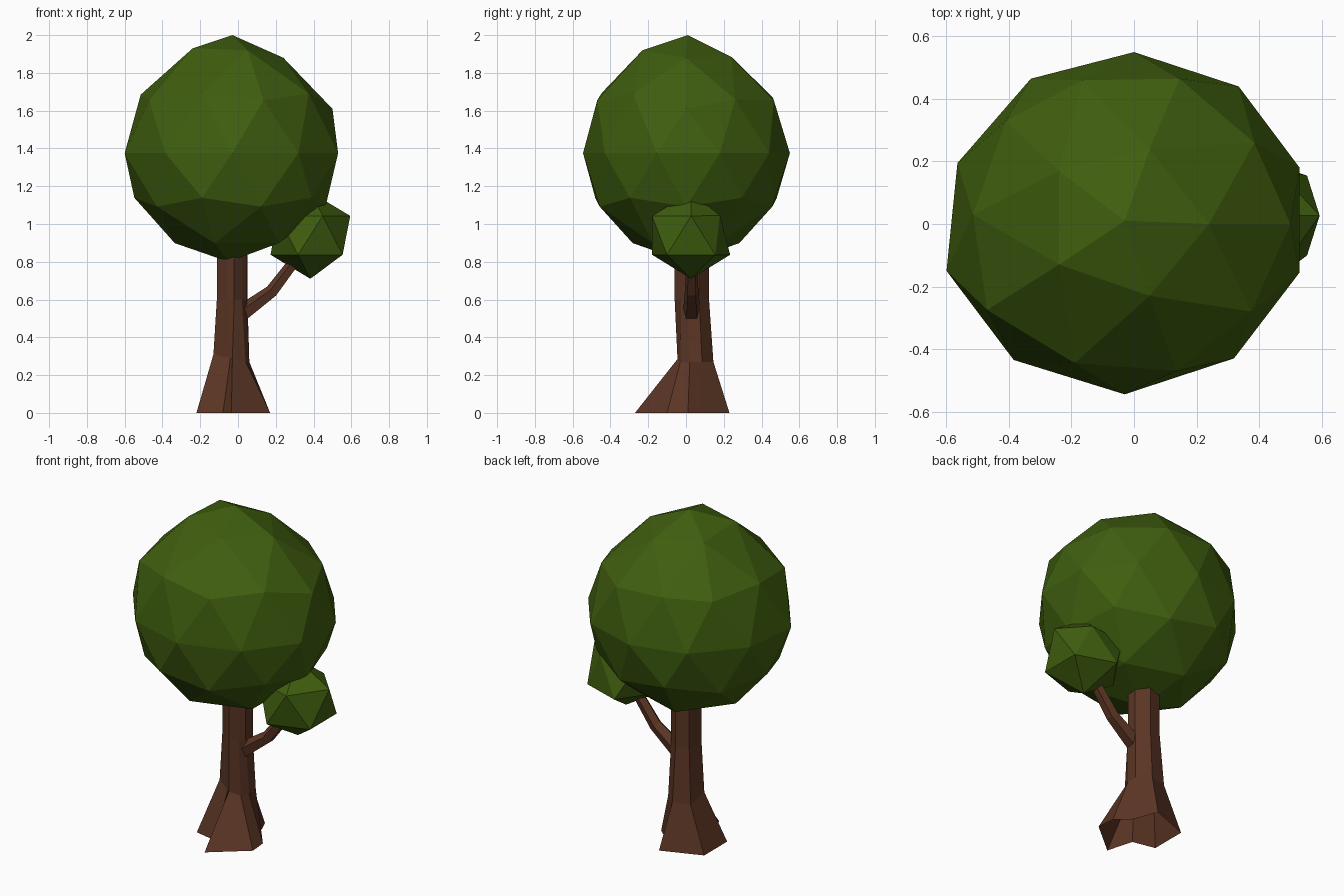
import bpy, bmesh, math
from mathutils import Vector

if "Cube" in bpy.data.objects:
    bpy.data.objects.remove(bpy.data.objects["Cube"])


def material(name, rgb):
    m = bpy.data.materials.new(name)
    m.diffuse_color = (*rgb, 1)
    m.use_nodes = True
    m.node_tree.nodes["Principled BSDF"].inputs["Base Color"].default_value = m.diffuse_color
    return m


leaf = material("leaf green", (0.05, 0.112, 0.0045))
bark = material("bark brown", (0.105, 0.036, 0.018))


def finish(bm, name, mat):
    bmesh.ops.recalc_face_normals(bm, faces=bm.faces)
    me = bpy.data.meshes.new(name)
    bm.to_mesh(me)
    bm.free()
    me.materials.append(mat)
    ob = bpy.data.objects.new(name, me)
    bpy.context.collection.objects.link(ob)
    return ob


def foliage(name, centre, size, level, nudges=()):
    """Low-poly leaf ball; each nudge pulls the nearest vertex to a point."""
    bm = bmesh.new()
    bmesh.ops.create_icosphere(bm, subdivisions=level, radius=1)
    for v in bm.verts:
        v.co = Vector(centre) + Vector(a * b for a, b in zip(v.co, size))
    for p in nudges:
        v = min(bm.verts, key=lambda v: (v.co - Vector(p)).length)
        v.co = p
    return finish(bm, name, leaf)


def loft(name, rings, mat):
    """Open tube through rings that have equal point counts."""
    bm = bmesh.new()
    loops = [[bm.verts.new(p) for p in ring] for ring in rings]
    n = len(loops[0])
    for lo, hi in zip(loops, loops[1:]):
        for i in range(n):
            j = (i + 1) % n
            bm.faces.new((lo[i], lo[j], hi[j], hi[i]))
    return finish(bm, name, mat)


# main canopy, slightly irregular: widest ring, shoulder, then crown and base
rim = [(-0.6, -0.15), (-0.565, 0.195), (-0.33, 0.465), (0, 0.55), (0.335, 0.44),
       (0.53, 0.18), (0.53, -0.155), (0.32, -0.43), (-0.03, -0.545), (-0.385, -0.435)]
nudges = [(x, y, 1.375) for x, y in rim]
nudges += [(0.5, 0, 1.61), (0.385, 0.26, 1.66), (0.145, 0.465, 1.655), (-0.165, 0.46, 1.67),
           (-0.41, 0.33, 1.66), (-0.515, 0.03, 1.685), (-0.47, -0.275, 1.655),
           (-0.19, -0.445, 1.695), (0.135, -0.47, 1.655), (0.375, -0.28, 1.69)]
nudges += [(0.24, 0, 1.88), (-0.24, -0.13, 1.93), (-0.24, 0.17, 1.915),
           (0.05, -0.23, 1.92), (0.05, 0.24, 1.885), (-0.03, 0.01, 2.0), (-0.05, 0, 0.8)]
foliage("canopy", (-0.03, 0, 1.405), (0.58, 0.565, 0.595), 2, nudges)

# small leaf cluster on the side branch
foliage("side_leaf_cluster", (0.383, 0.027, 0.94), (0.236, 0.243, 0.23), 1,
        [(0.45, 0.18, 1.045)])

# trunk with flared roots, open underneath
roots = [(-0.035, -0.27), (0.17, -0.1), (0.16, 0.01), (0.08, 0.08),
         (0.02, 0.23), (-0.22, 0.14), (-0.22, -0.08), (-0.08, -0.11)]
waist = [(-0.03, -0.045), (0.04, -0.03), (0.06, 0.02), (0.06, 0.085),
         (-0.01, 0.145), (-0.115, 0.12), (-0.13, 0.01), (-0.04, -0.042)]
neck = [(-0.02, -0.06), (0.02, -0.025), (0.048, 0.005), (0.05, 0.07),
        (-0.015, 0.122), (-0.095, 0.105), (-0.112, 0.01), (-0.055, -0.04)]
waist_z = [0.285, 0.27, 0.27, 0.27, 0.27, 0.27, 0.31, 0.29]
loft("trunk", [[(x, y, 0) for x, y in roots],
               [(x, y, z) for (x, y), z in zip(waist, waist_z)],
               [(x, y, 0.6) for x, y in neck],
               [(x, y, 0.95) for x, y in neck]], bark)

# bent side branch, tapering towards the leaf cluster
path = [((0.0, 0.51), 40, 0.05), ((0.18, 0.642), 46, 0.037), ((0.36, 0.88), 52, 0.029)]
rings = []
for (x, z), tilt, r in path:
    t = math.radians(tilt)
    ring = []
    for i in range(5):
        a = math.tau * i / 5 + math.pi / 2
        u, w = r * math.cos(a), r * math.sin(a)
        ring.append((x - w * math.sin(t), 0.03 + u, z + w * math.cos(t)))
    rings.append(ring)
loft("side_branch", rings, bark)
